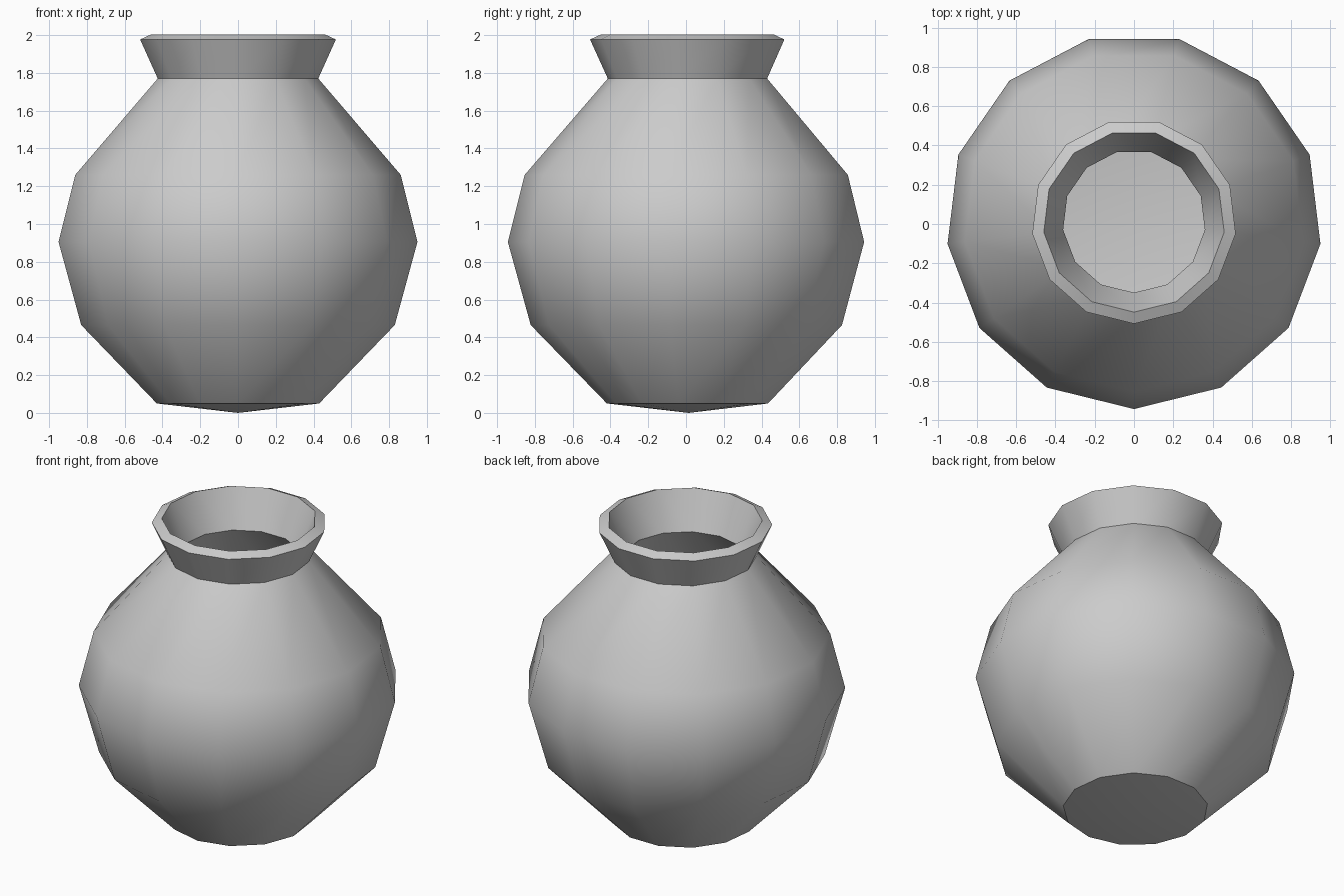
import bpy
import bmesh
from math import cos, sin, tau, pi

cube = bpy.data.objects.get("Cube")
if cube:
    bpy.data.objects.remove(cube, do_unlink=True)

SIDES = 13
CENTRE_Y = 0.014
WALL = 0.065

# Outer wall from base to lip, as (radius, height)
PROFILE = [(0.433, 0.05), (0.836, 0.465), (0.957, 0.905),
           (0.868, 1.26), (0.428, 1.77), (0.522, 1.977)]


def ring(bm, radius, height):
    angles = [-pi / 2 + tau * i / SIDES for i in range(SIDES)]
    return [bm.verts.new((radius * cos(a), CENTRE_Y + radius * sin(a), height))
            for a in angles]


# Clay colour
clay = bpy.data.materials.new("light_grey_clay")
clay.use_nodes = True
grey = (0.6, 0.6, 0.6, 1)
clay.diffuse_color = grey
clay.node_tree.nodes["Principled BSDF"].inputs["Base Color"].default_value = grey

# Turned wall and shallow pointed base
bm = bmesh.new()
rings = [ring(bm, r, z) for r, z in PROFILE]
tip = bm.verts.new((0, CENTRE_Y, 0))
for i in range(SIDES):
    j = (i + 1) % SIDES
    bm.faces.new((tip, rings[0][j], rings[0][i]))
    for low, high in zip(rings, rings[1:]):
        bm.faces.new((low[i], low[j], high[j], high[i]))
bm.normal_update()
mesh = bpy.data.meshes.new("vase")
bm.to_mesh(mesh)
bm.free()
mesh.materials.append(clay)
vase = bpy.data.objects.new("vase", mesh)
bpy.context.collection.objects.link(vase)

# Hollow inside with a sloped lip
for other in bpy.context.selected_objects:
    other.select_set(False)
vase.select_set(True)
bpy.context.view_layer.objects.active = vase
shell = vase.modifiers.new("wall", "SOLIDIFY")
shell.thickness = WALL
shell.offset = -1
bpy.ops.object.modifier_apply(modifier=shell.name)
bpy.ops.object.shade_smooth_by_angle(angle=pi / 6)
